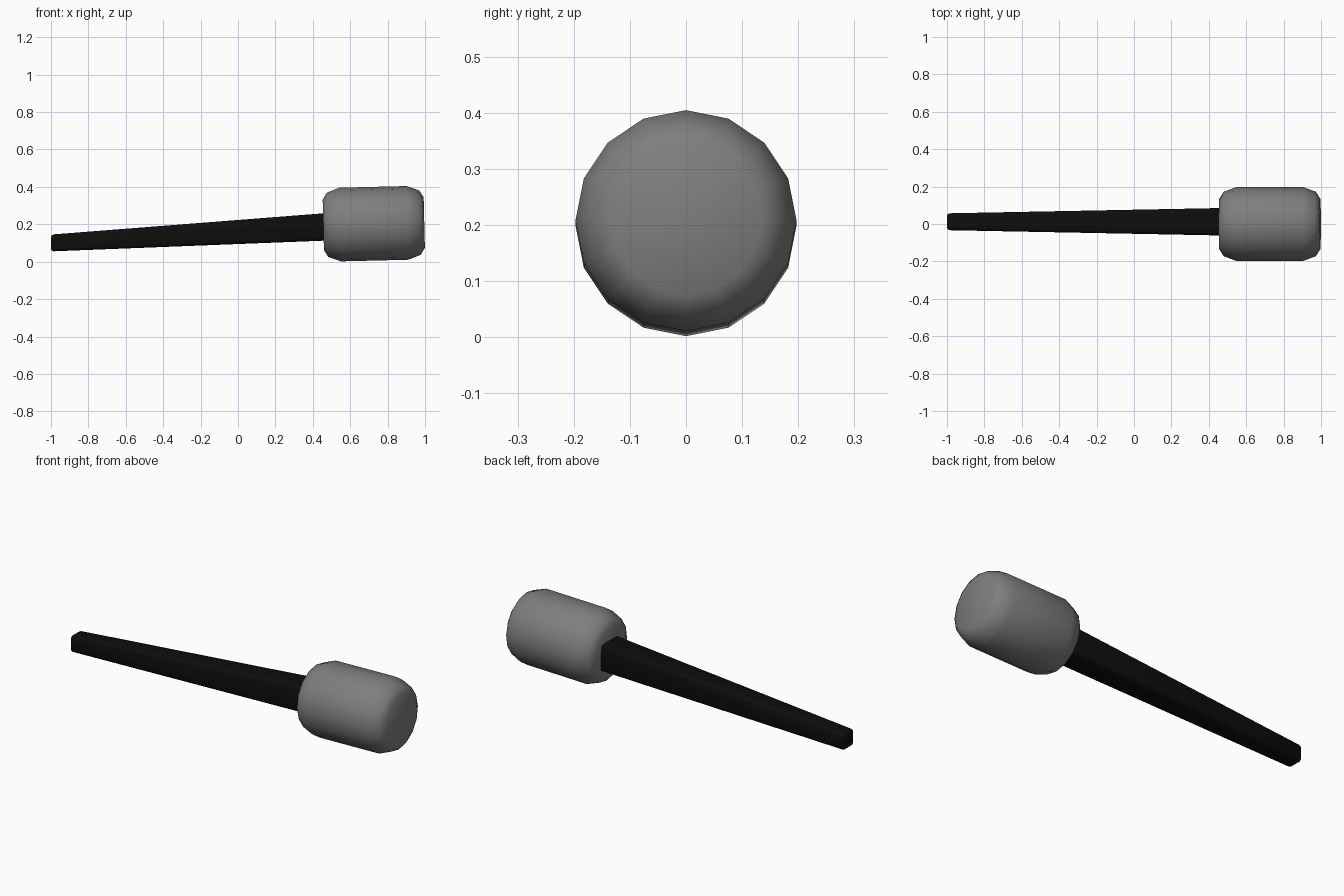
import bpy, bmesh, math
from mathutils import Matrix, Vector

cube = bpy.data.objects.get("Cube")
if cube:
    bpy.data.objects.remove(cube, do_unlink=True)


def material(name, value, rough):
    m = bpy.data.materials.new(name)
    m.use_nodes = True
    colour = (value, value, value, 1)
    m.diffuse_color = colour
    bsdf = m.node_tree.nodes["Principled BSDF"]
    bsdf.inputs["Base Color"].default_value = colour
    bsdf.inputs["Roughness"].default_value = rough
    return m


def make_object(name, bm, mat):
    bmesh.ops.recalc_face_normals(bm, faces=bm.faces)
    mesh = bpy.data.meshes.new(name)
    bm.to_mesh(mesh)
    bm.free()
    mesh.materials.append(mat)
    for p in mesh.polygons:
        p.use_smooth = True
    obj = bpy.data.objects.new(name, mesh)
    bpy.context.collection.objects.link(obj)
    return obj


grey = material("foam grey", 0.21, 0.8)
black = material("handle black", 0.004, 0.6)

# Foam head: sixteen-sided rounded drum lying along x, tilted slightly upward
SIDES = 16
half_profile = [(-0.27, 0.135), (-0.247, 0.172), (-0.18, 0.197)]
profile = half_profile + [(-x, r) for x, r in reversed(half_profile)]
place = Matrix.Translation((0.726, 0, 0.203)) @ Matrix.Rotation(math.radians(-1.4), 4, 'Y')
bm = bmesh.new()
rings = []
for x, r in profile:
    angles = [2 * math.pi * i / SIDES for i in range(SIDES)]
    rings.append([bm.verts.new(place @ Vector((x, r * math.sin(a), r * math.cos(a))))
                  for a in angles])
for a, b in zip(rings, rings[1:]):
    for i in range(SIDES):
        j = (i + 1) % SIDES
        bm.faces.new((a[i], a[j], b[j], b[i]))
bm.faces.new(rings[0])
bm.faces.new(rings[-1])
make_object("foam_head", bm, grey)

# Handle: tapered square bar with softened edges, widening into the head
bm = bmesh.new()
bmesh.ops.create_cube(bm, size=2)
for v in bm.verts:
    big = v.co.x > 0
    half = 0.074 if big else 0.045
    centre = Vector((0.5, 0.012, 0.188) if big else (-1, 0.012, 0.1))
    v.co = centre + Vector((0, v.co.y * half, v.co.z * half))
handle = make_object("handle", bm, black)
bevel = handle.modifiers.new("soft edges", 'BEVEL')
bevel.width = 0.015
bevel.segments = 2
